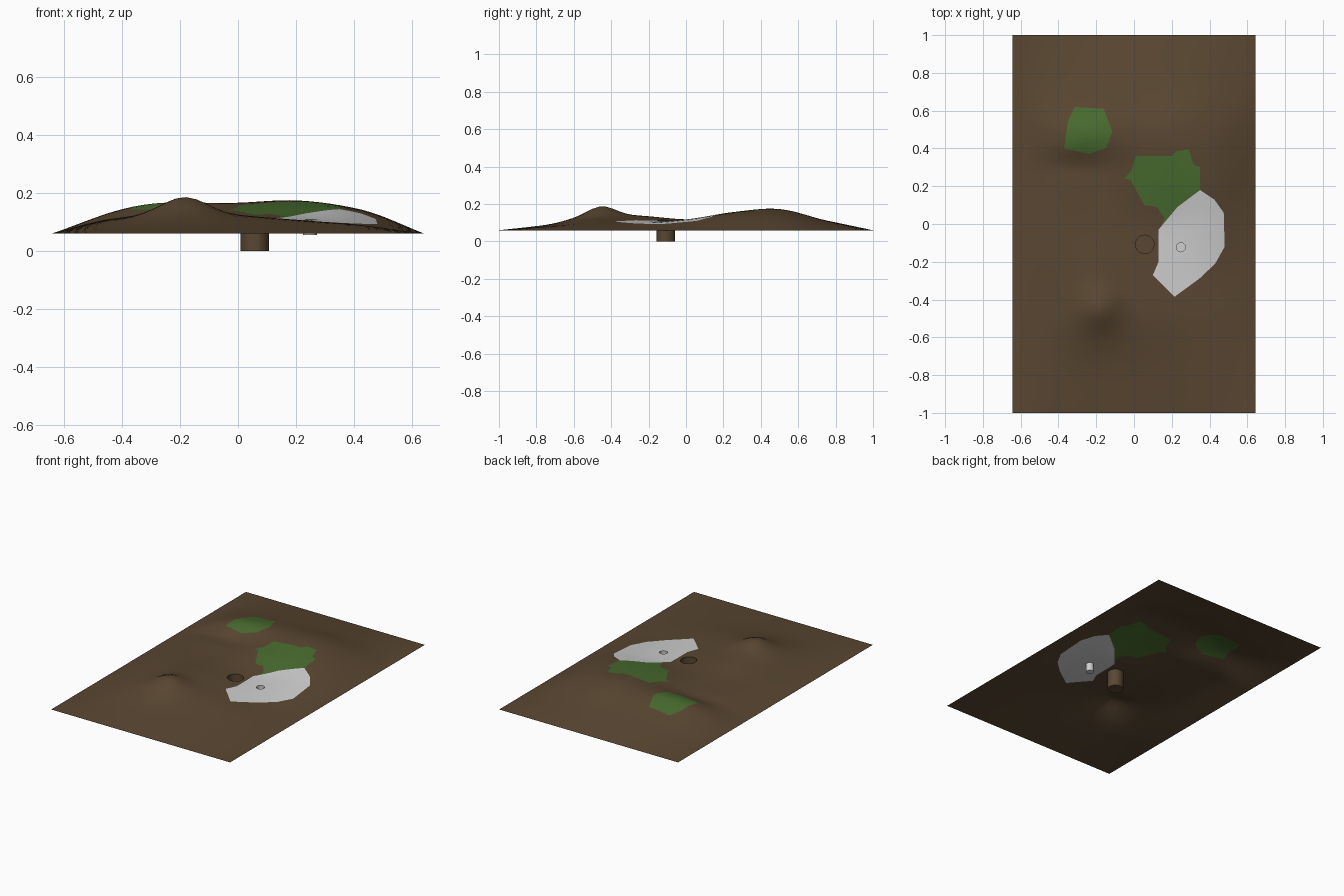
import bpy, bmesh, math
from mathutils import Vector

if "Cube" in bpy.data.objects:
    bpy.data.objects.remove(bpy.data.objects["Cube"])

HX, HY, EDGE = 0.643, 1.0, 0.06


def material(name, rgb):
    m = bpy.data.materials.new(name)
    m.diffuse_color = (*rgb, 1)
    m.use_nodes = True
    m.node_tree.nodes["Principled BSDF"].inputs["Base Color"].default_value = m.diffuse_color
    return m


MATS = [material("brown earth", (0.10, 0.062, 0.031)),
        material("green grass", (0.065, 0.15, 0.028)),
        material("pale sand", (0.62, 0.62, 0.62))]

# Interior heights, rows from front to back, left to right (rim stays at EDGE)
INNER = [(.078, .088, .088, .083, .077),
         (.100, .140, .122, .105, .088),
         (.110, .138, .120, .107, .092),
         (.112, .118, .115, .116, .113),
         (.115, .120, .143, .157, .140),
         (.130, .155, .165, .172, .135),
         (.092, .110, .112, .110, .092)]
FLAT = (EDGE,) * 7
ROWS = [FLAT] + [(EDGE, *r, EDGE) for r in INNER] + [FLAT]


def spline(v, t):
    """Catmull-Rom through evenly spaced values, t in 0..len-1"""
    i = min(int(t), len(v) - 2)
    f = t - i
    b, c = v[i], v[i + 1]
    a = v[i - 1] if i > 0 else 2 * b - c
    d = v[i + 2] if i + 2 < len(v) else 2 * c - b
    return b + 0.5 * f * (c - a + f * (2 * a - 5 * b + 4 * c - d + f * (3 * (b - c) + d - a)))


def bump(x, y, cx, cy, sx, sy, h):
    return h * math.exp(-((x - cx) / sx) ** 2 - ((y - cy) / sy) ** 2)


def height(x, y):
    u = max(0, min(1, (x + HX) / (2 * HX))) * 6
    v = max(0, min(1, (y + HY) / (2 * HY))) * 8
    z = spline([spline(r, u) for r in ROWS], v)
    z += bump(x, y, -.18, -.45, .10, .10, .044)    # front knoll
    z += bump(x, y, -.27, .46, .16, .09, .016)     # back plateau
    z -= bump(x, y, -.33, .30, .18, .06, .012)     # steep foot below the plateau
    return max(z, EDGE)


# Patch outlines seen from above
TEE = [(-.315, .62), (-.16, .61), (-.115, .49), (-.145, .405), (-.235, .37),
       (-.37, .40), (-.35, .54)]
FAIRWAY = [(.01, .36), (.20, .36), (.225, .385), (.29, .395), (.315, .315),
           (.35, .30), (.35, .18), (.23, .09), (.14, -.035), (.16, .035),
           (.12, .09), (.055, .10), (-.02, .235), (-.055, .24), (-.015, .28)]
SAND = [(.35, .18), (.425, .13), (.475, .06), (.48, -.12), (.43, -.21),
        (.345, -.29), (.215, -.385), (.10, -.27), (.13, -.20), (.13, -.03), (.23, .09)]


def circle(cx, cy, r, n=20):
    return [(cx + r * math.cos(2 * math.pi * i / n), cy + r * math.sin(2 * math.pi * i / n))
            for i in range(n)]


BIG_HOLE = circle(.057, -.108, .049)
SMALL_HOLE = circle(.248, -.123, .024)


def inside(p, poly):
    hit = False
    for (x1, y1), (x2, y2) in zip(poly, poly[1:] + poly[:1]):
        if (y1 > p.y) != (y2 > p.y) and p.x < x1 + (p.y - y1) * (x2 - x1) / (y2 - y1):
            hit = not hit
    return hit


def score(bm, poly):
    """Cut the flat sheet along each outline edge, only in faces near that edge"""
    for p, q in zip(poly, poly[1:] + poly[:1]):
        a, b = Vector((*p, 0)), Vector((*q, 0))
        d = b - a
        near = []
        for f in bm.faces:
            xs = [v.co.x for v in f.verts]
            ys = [v.co.y for v in f.verts]
            if (max(xs) >= min(a.x, b.x) and min(xs) <= max(a.x, b.x)
                    and max(ys) >= min(a.y, b.y) and min(ys) <= max(a.y, b.y)):
                near.append(f)
        geom = set(near)
        for f in near:
            geom.update(f.edges)
            geom.update(f.verts)
        bmesh.ops.bisect_plane(bm, geom=list(geom), dist=1e-5, plane_co=a,
                               plane_no=Vector((d.y, -d.x, 0)).normalized())


# Terrain sheet: flat grid, scored with the outlines, then raised
bm = bmesh.new()
bmesh.ops.create_grid(bm, x_segments=36, y_segments=56, size=1)
for v in bm.verts:
    v.co.x *= HX
    v.co.y *= HY
for outline in (TEE, FAIRWAY, SAND, BIG_HOLE, SMALL_HOLE):
    score(bm, outline)

# Colour by outline, remember the hole faces
cups = {0.0: [], 0.055: []}
for f in bm.faces:
    c = f.calc_center_median()
    f.smooth = True
    if inside(c, SAND):
        f.material_index = 2
    elif inside(c, TEE) or inside(c, FAIRWAY):
        f.material_index = 1
    if inside(c, BIG_HOLE):
        cups[0.0].append(f)
    elif inside(c, SMALL_HOLE):
        cups[0.055].append(f)
for v in bm.verts:
    v.co.z = height(v.co.x, v.co.y)

# Sink the holes into round cups with flat floors
for depth, faces in cups.items():
    mat = faces[0].material_index
    new = bmesh.ops.extrude_face_region(bm, geom=faces)["geom"]
    floor = [g for g in new if isinstance(g, bmesh.types.BMVert)]
    bmesh.ops.delete(bm, geom=[f for f in faces if f.is_valid], context='FACES')
    for v in floor:
        v.co.z = depth
        for f in v.link_faces:
            f.material_index = mat
            f.smooth = False

me = bpy.data.meshes.new("terrain")
bm.to_mesh(me)
bm.free()
for m in MATS:
    me.materials.append(m)
terrain = bpy.data.objects.new("terrain", me)
bpy.context.collection.objects.link(terrain)
bpy.context.view_layer.objects.active = terrain
terrain.select_set(True)
bpy.ops.object.shade_smooth_by_angle(angle=math.radians(40))
